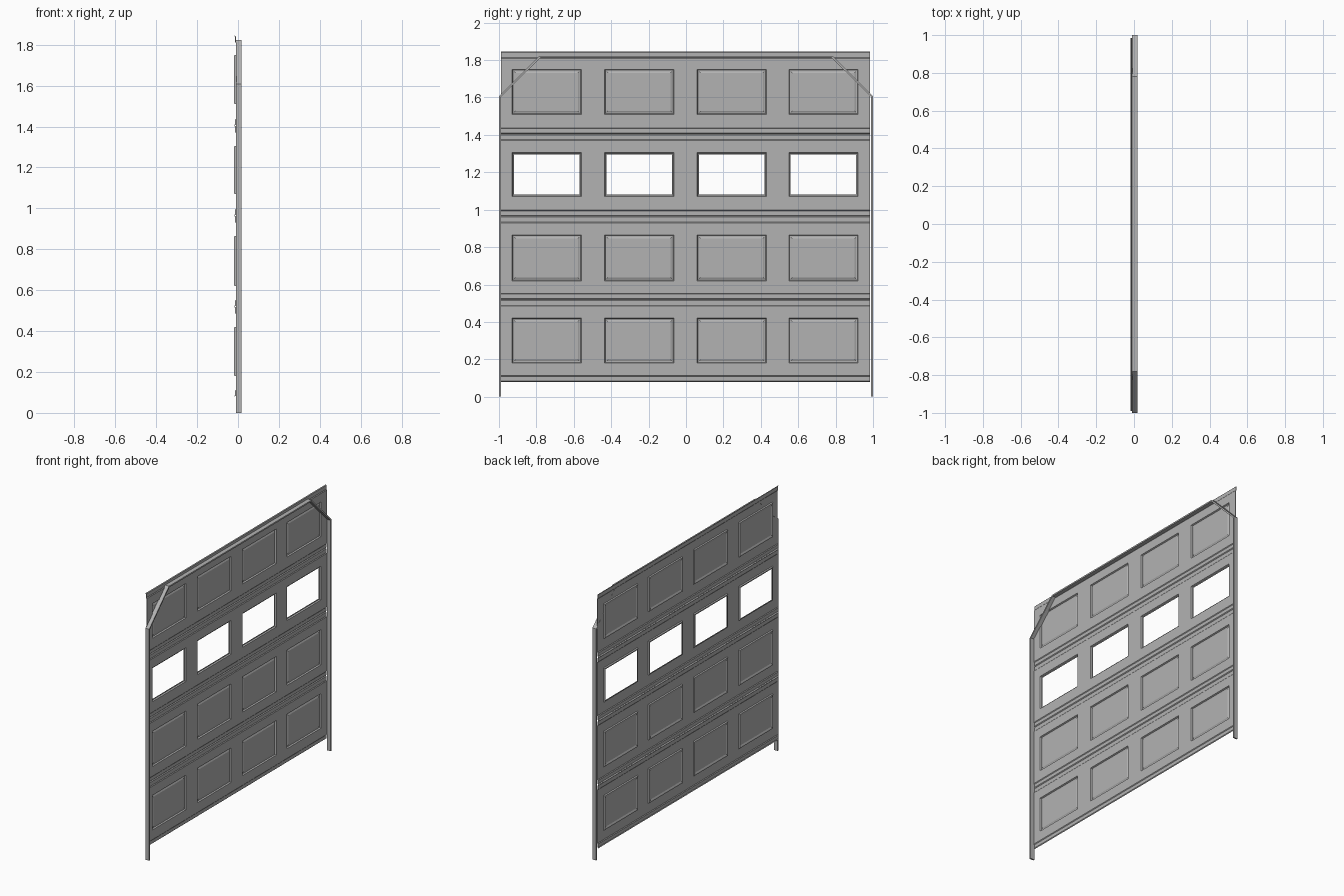
import bpy, bmesh

cube = bpy.data.objects.get("Cube")
if cube:
    bpy.data.objects.remove(cube)


def material(name, grey):
    m = bpy.data.materials.new(name)
    m.use_nodes = True
    colour = (grey, grey, grey, 1)
    m.diffuse_color = colour
    m.node_tree.nodes["Principled BSDF"].inputs["Base Color"].default_value = colour
    return m


GREY = material("painted grey", 0.45)


def make_object(name, bm, thickness, offset):
    mesh = bpy.data.meshes.new(name)
    bm.to_mesh(mesh)
    bm.free()
    mesh.materials.append(GREY)
    ob = bpy.data.objects.new(name, mesh)
    bpy.context.collection.objects.link(ob)
    mod = ob.modifiers.new("sheet thickness", "SOLIDIFY")
    mod.thickness = thickness
    mod.offset = offset
    mod.use_even_offset = True
    return ob


FACE, LIP, NICK = -0.007, -0.011, -0.016
PANEL_Y = [(-0.93, -0.56), (-0.435, -0.065), (0.06, 0.43), (0.55, 0.92)]
SEAMS = [0.08, 0.52, 0.965, 1.405, 1.845]
PANEL_Z = [(0.18, 0.42), (0.62, 0.865), (1.07, 1.305), (1.51, 1.75)]
NAMES = ["bottom_section", "lower_section", "window_section", "top_section"]
columns = [-0.99] + [y for pair in PANEL_Y for y in pair] + [0.985]


def door_section(name, z0, z1, panel, windows):
    """Stamped sheet with folded lips along its edges and four pressed panels."""
    low, high = panel
    profile = [(z0, NICK), (z0 + 0.005, LIP), (z0 + 0.028, LIP), (z0 + 0.033, FACE),
               (low, FACE), (high, FACE),
               (z1 - 0.036, FACE), (z1 - 0.031, LIP), (z1 - 0.005, LIP), (z1, NICK)]
    bm = bmesh.new()
    rows = [[bm.verts.new((x, y, z)) for y in columns] for z, x in profile]
    pressed = []
    for r in range(len(rows) - 1):
        for c in range(len(columns) - 1):
            f = bm.faces.new((rows[r][c], rows[r][c + 1], rows[r + 1][c + 1], rows[r + 1][c]))
            if r == 4 and c % 2 == 1:
                pressed.append(f)
    bm.normal_update()
    # Moulded rim, then either an opening or a raised field
    bmesh.ops.inset_individual(bm, faces=pressed, thickness=0.006, depth=-0.009)
    bmesh.ops.inset_individual(bm, faces=pressed, thickness=0.008, depth=0)
    if windows:
        bmesh.ops.delete(bm, geom=pressed, context="FACES")
    else:
        bmesh.ops.inset_individual(bm, faces=pressed, thickness=0.012, depth=0.004)
    make_object(name, bm, 0.003, -1)


for i, name in enumerate(NAMES):
    door_section(name, SEAMS[i], SEAMS[i + 1], PANEL_Z[i], i == 2)

# Surrounding stop strip: posts, corner braces and top bar
half = [(0.995, 0), (0.995, 1.605), (0.78, 1.818)]
path = half + [(-y, z) for y, z in reversed(half)]
bm = bmesh.new()
pairs = [[bm.verts.new((x, y, z)) for x in (-0.011, 0.018)] for y, z in path]
for a, b in zip(pairs, pairs[1:]):
    bm.faces.new((a[0], a[1], b[1], b[0]))
make_object("frame_strip", bm, 0.01, 0)
